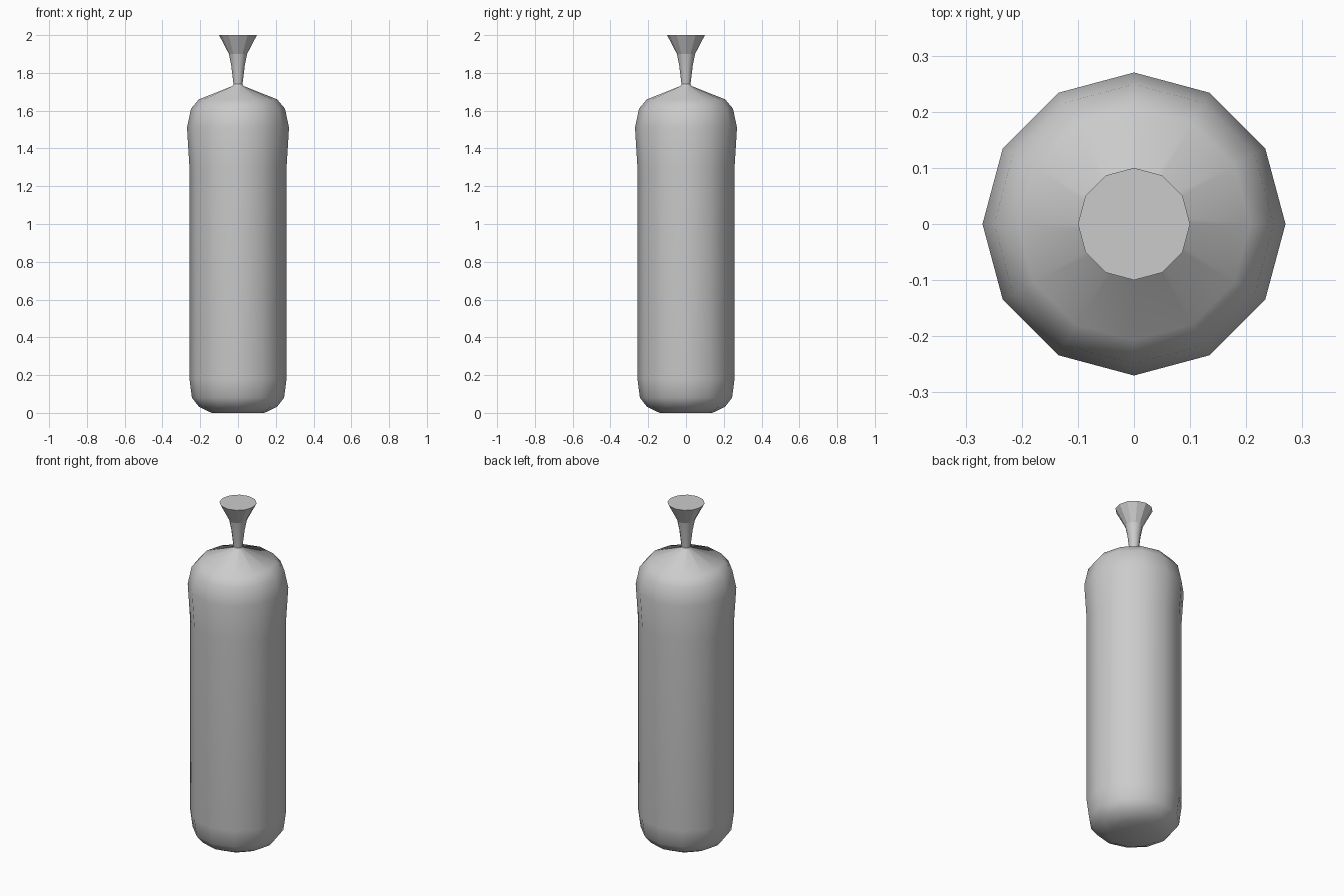
import bpy, bmesh
from math import cos, sin, tau, radians

if "Cube" in bpy.data.objects:
    bpy.data.objects.remove(bpy.data.objects["Cube"])

SIDES = 12


def lathe(name, profile, cap_bottom=False, cap_top=False, flat_above=None):
    """Spin a (radius, height) profile around z."""
    bm = bmesh.new()
    rings = [[bm.verts.new((r * cos(tau * i / SIDES), r * sin(tau * i / SIDES), z))
              for i in range(SIDES)] for r, z in profile]
    for a, b in zip(rings, rings[1:]):
        for i in range(SIDES):
            j = (i + 1) % SIDES
            bm.faces.new((a[i], a[j], b[j], b[i]))
    if cap_bottom:
        bm.faces.new(rings[0][::-1])
    if cap_top:
        bm.faces.new(rings[-1])
    mesh = bpy.data.meshes.new(name)
    bm.to_mesh(mesh)
    bm.free()
    obj = bpy.data.objects.new(name, mesh)
    bpy.context.collection.objects.link(obj)
    bpy.ops.object.select_all(action='DESELECT')
    obj.select_set(True)
    bpy.context.view_layer.objects.active = obj
    bpy.ops.object.shade_smooth_by_angle(angle=radians(50))
    if flat_above is not None:
        for p in mesh.polygons:
            if p.center.z > flat_above:
                p.use_smooth = False
    return obj


# Long stuffed body with rounded base and sloping shoulders
lathe("bag_body", [(0.14, 0), (0.207, 0.033), (0.244, 0.08), (0.257, 0.18),
                   (0.257, 1.3), (0.27, 1.51), (0.249, 1.61), (0.207, 1.66),
                   (0.03, 1.73), (0.024, 1.742)], cap_bottom=True)

# Pinched neck flaring out to a flat-capped funnel
lathe("flared_neck", [(0.024, 1.742), (0.036, 1.84), (0.048, 1.9), (0.1, 2.0)],
      cap_top=True, flat_above=1.9)
